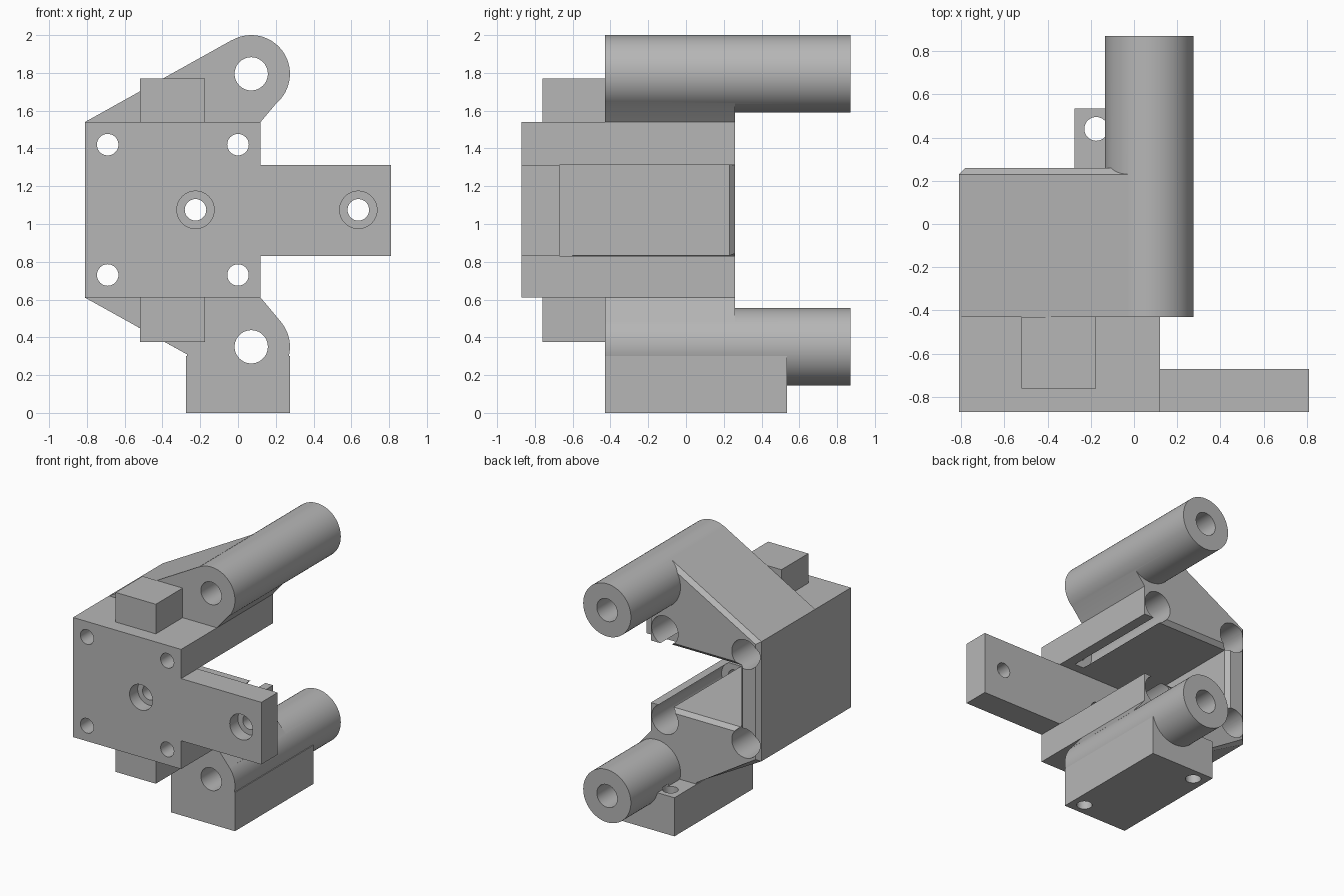
import bpy, bmesh, math

if "Cube" in bpy.data.objects:
    bpy.data.objects.remove(bpy.data.objects["Cube"], do_unlink=True)

grey = bpy.data.materials.new("plain_grey")
grey.use_nodes = True
GREY = (0.47, 0.47, 0.47, 1)
grey.diffuse_color = GREY
grey.node_tree.nodes["Principled BSDF"].inputs["Base Color"].default_value = GREY


def prism(name, outline, y0, y1, end=None, chamfer=None):
    """Extrude an x-z outline along y; optionally taper it or chamfer some rear edges."""
    bm = bmesh.new()
    front = [bm.verts.new((x, y0, z)) for x, z in outline]
    back = [bm.verts.new((x, y1, z)) for x, z in (end or outline)]
    bm.faces.new(front)
    bm.faces.new(back[::-1])
    n = len(front)
    for i in range(n):
        j = (i + 1) % n
        bm.faces.new((front[j], front[i], back[i], back[j]))
    bmesh.ops.recalc_face_normals(bm, faces=bm.faces[:])
    if chamfer:
        edges = [bm.edges.get((back[a], back[b])) for a, b in chamfer]
        bmesh.ops.bevel(bm, geom=edges, offset=0.03, segments=1,
                        profile=0.5, affect='EDGES')
    mesh = bpy.data.meshes.new(name)
    bm.to_mesh(mesh)
    bm.free()
    mesh.materials.append(grey)
    obj = bpy.data.objects.new(name, mesh)
    bpy.context.scene.collection.objects.link(obj)
    return obj


def rect(x0, x1, z0, z1):
    return [(x0, z0), (x1, z0), (x1, z1), (x0, z1)]


def circle(x, z, r, n=64):
    return [(x + r * math.cos(math.tau * i / n), z + r * math.sin(math.tau * i / n))
            for i in range(n)]


def upright_pin(name, x, y, r, z0, z1):
    pin = prism(name, circle(0, 0, r, 32), z0, z1)
    for v in pin.data.vertices:
        a, h, b = v.co
        v.co = (x + a, y - b, h)
    return pin


def combine(target, tool, operation):
    mod = target.modifiers.new("join", 'BOOLEAN')
    mod.operation = operation
    mod.solver = 'EXACT'
    mod.object = tool
    bpy.context.view_layer.objects.active = target
    bpy.ops.object.modifier_apply(modifier=mod.name)
    bpy.data.objects.remove(tool, do_unlink=True)


def add(tool):
    combine(body, tool, 'UNION')


def cut(tool):
    combine(body, tool, 'DIFFERENCE')


FRONT, SHOULDER, REAR, TIP = -0.87, -0.43, 0.26, 0.87
MID = 1.075
TUBES = [(0.07, 1.795), (0.07, 0.35)]

# Rear body with sloping flanks, chamfered along its outer rear edges
body = prism("bracket_body", [
    (-0.81, 0.61), (-0.27, 0.31), (-0.27, 0.2), (0.2, 0.2), (0.228, 0.481),
    (0.12, 0.61), (0.12, 1.54), (0.228, 1.669), (-0.03, 1.975), (-0.81, 1.54)],
    SHOULDER, REAR, chamfer=[(0, 1), (8, 9), (9, 0)])

# Front block
add(prism("front_block", rect(-0.81, 0.12, 0.61, 1.54), FRONT, -0.1))

# Stop blocks above and below the front block
for z0, z1 in ((1.45, 1.77), (0.375, 0.7)):
    add(prism("stop_block", rect(-0.52, -0.175, z0, z1), -0.76, SHOULDER))

# Mounting foot and the two guide tubes
add(prism("mounting_foot", rect(-0.275, 0.275, 0, 0.3), SHOULDER, 0.535))
for x, z in TUBES:
    add(prism("guide_tube", circle(x, z, 0.205), SHOULDER, TIP))

# Central pocket, open to the rear and to one side, with chamfered rim
cut(prism("pocket", rect(-0.64, 0.4, 0.83, 1.313), -0.67, 0.5))
cut(prism("pocket_rim", rect(-0.64, -0.03, 0.83, 1.313), 0.23, 0.27,
          end=rect(-0.68, -0.03, 0.79, 1.353)))

# Side arm
add(prism("side_arm", rect(0.0, 0.81, 0.83, 1.313), FRONT, -0.67))

# Tube bores
for x, z in TUBES:
    cut(prism("bore", circle(x, z, 0.088, 48), -0.6, 1))

# Corner screw holes with deep rear counterbores
for x in (-0.69, 0.0):
    for side in (-1, 1):
        z = MID + side * 0.345
        cut(prism("screw_hole", circle(x, z, 0.057, 32), -1, 0.4))
        cut(prism("rear_counterbore", circle(x, z, 0.114, 48), -0.6, 0.4))

# Front screw holes with shallow counterbores
for x in (-0.225, 0.637):
    cut(prism("arm_hole", circle(x, MID, 0.057, 32), -1, -0.5))
    cut(prism("arm_counterbore", circle(x, MID, 0.099, 48), -1, -0.77))

# Upright screw holes in the foot
for x, y in ((-0.175, 0.44), (0.175, -0.335)):
    cut(upright_pin("foot_hole", x, y, 0.055, -0.1, 0.32))

# Smooth the round walls, keep the edges crisp
bpy.ops.object.select_all(action='DESELECT')
body.select_set(True)
bpy.context.view_layer.objects.active = body
bpy.ops.object.shade_smooth_by_angle(angle=math.radians(25))
